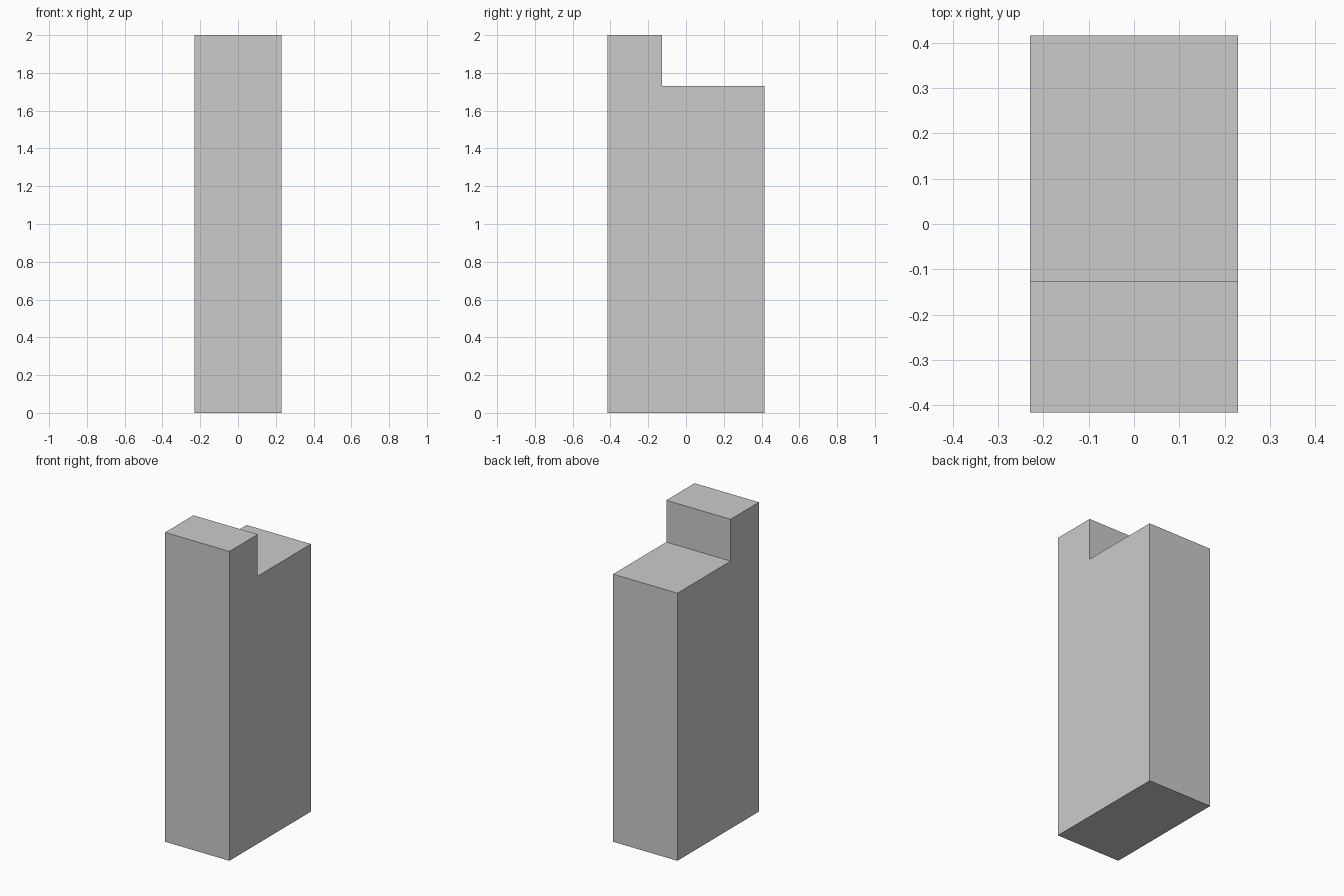
import bpy
import bmesh

if "Cube" in bpy.data.objects:
    bpy.data.objects.remove(bpy.data.objects["Cube"])

HALF_WIDTH = 0.23

# Side profile (y, z): tall block with a raised step along the front
profile = [(-0.416, 0), (0.416, 0), (0.416, 1.73),
           (-0.127, 1.73), (-0.127, 2), (-0.416, 2)]

# Extrude the profile across the width
bm = bmesh.new()
side = bm.faces.new([bm.verts.new((-HALF_WIDTH, y, z)) for y, z in profile])
extruded = bmesh.ops.extrude_face_region(bm, geom=[side], use_keep_orig=True)
moved = [v for v in extruded["geom"] if isinstance(v, bmesh.types.BMVert)]
bmesh.ops.translate(bm, verts=moved, vec=(2 * HALF_WIDTH, 0, 0))
bmesh.ops.recalc_face_normals(bm, faces=bm.faces)

# Stepped block
mesh = bpy.data.meshes.new("stepped_block")
bm.to_mesh(mesh)
bm.free()
block = bpy.data.objects.new("stepped_block", mesh)
bpy.context.collection.objects.link(block)
